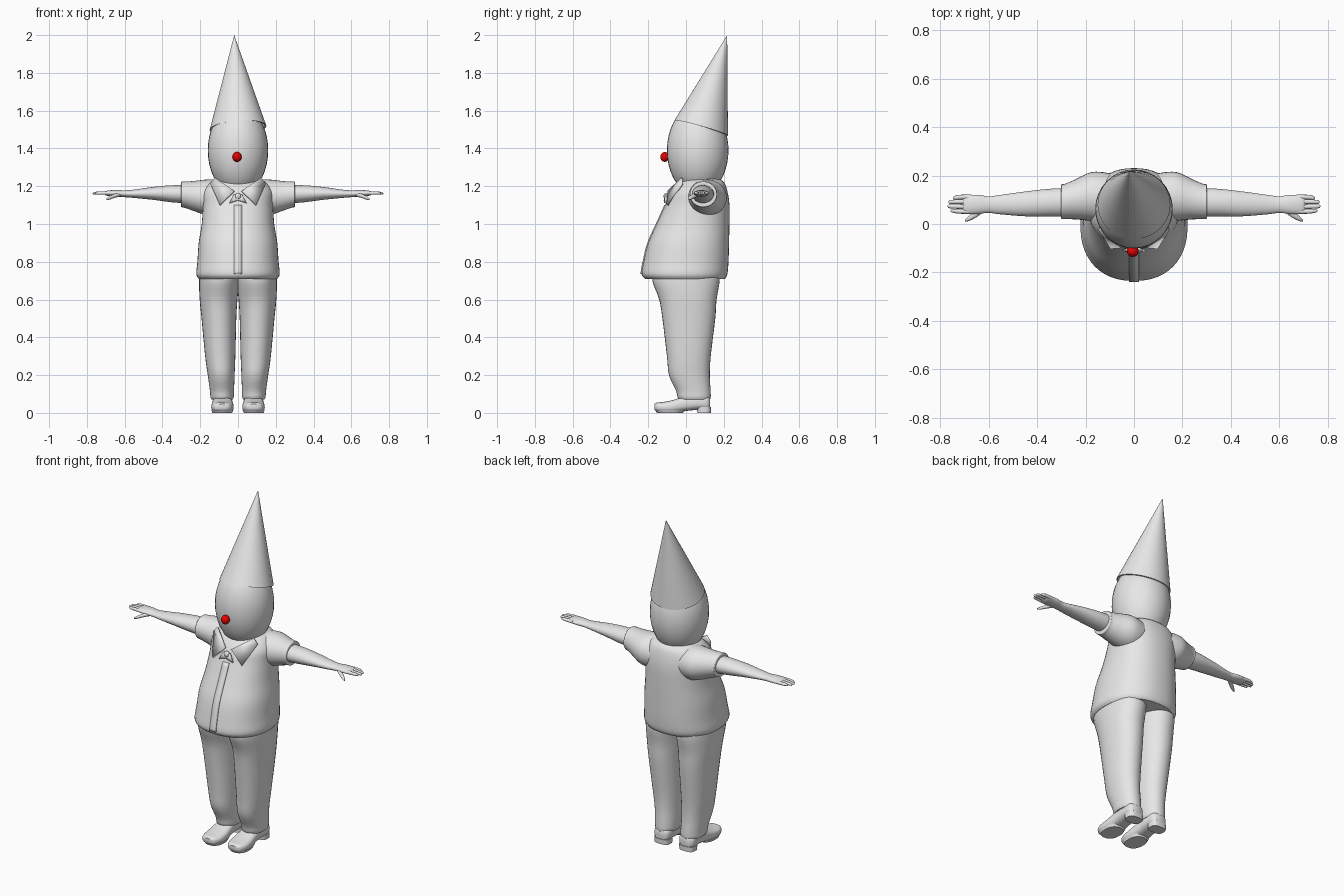
import bpy, bmesh, math
from mathutils import Vector


def material(name, rgb):
    m = bpy.data.materials.new(name)
    m.diffuse_color = (*rgb, 1)
    return m


GREY = material("plain grey", (0.8, 0.8, 0.8))
RED = material("nose red", (0.8, 0.0, 0.0))


def finish(name, bm, mat=GREY, mirror=False, angle=40, thick=0):
    bmesh.ops.recalc_face_normals(bm, faces=bm.faces)
    me = bpy.data.meshes.new(name)
    bm.to_mesh(me)
    bm.free()
    ob = bpy.data.objects.new(name, me)
    bpy.context.collection.objects.link(ob)
    me.materials.append(mat)
    bpy.ops.object.select_all(action='DESELECT')
    ob.select_set(True)
    bpy.context.view_layer.objects.active = ob
    bpy.ops.object.shade_smooth_by_angle(angle=math.radians(angle))
    if thick:
        s = ob.modifiers.new("Thickness", 'SOLIDIFY')
        s.thickness = thick
        s.offset = 0
    if mirror:
        ob.modifiers.new("Mirror", 'MIRROR')
    return ob


def smooth_rows(rows, steps=4):
    """Catmull-Rom interpolation between section rows."""
    out = []
    n = len(rows)
    for i in range(n - 1):
        p = [rows[max(0, min(n - 1, i + k))] for k in (-1, 0, 1, 2)]
        for s in range(steps):
            t = s / steps
            out.append([0.5 * (2 * b + (c - a) * t + (2 * a - 5 * b + 4 * c - d) * t * t
                               + (3 * b - a - 3 * c + d) * t ** 3)
                        for a, b, c, d in zip(*p)])
    return out + [list(rows[-1])]


def loft(name, axis, rows, mirror=False, power=2.0, segs=32, angle=40):
    """Skin oval sections; row = position on axis, two centres, two radii."""
    bm = bmesh.new()
    rings = []
    for t, c1, c2, r1, r2 in smooth_rows(rows):
        ring = []
        for k in range(segs):
            a = 2 * math.pi * k / segs
            c, s = math.cos(a), math.sin(a)
            u = c1 + r1 * math.copysign(abs(c) ** (2 / power), c)
            v = c2 + r2 * math.copysign(abs(s) ** (2 / power), s)
            ring.append(bm.verts.new({'x': (t, u, v), 'y': (u, t, v), 'z': (u, v, t)}[axis]))
        rings.append(ring)
    for a, b in zip(rings, rings[1:]):
        for k in range(segs):
            j = (k + 1) % segs
            bm.faces.new((a[k], a[j], b[j], b[k]))
    bm.faces.new(rings[0])
    bm.faces.new(rings[-1])
    return finish(name, bm, mirror=mirror, angle=angle)


def ball(name, centre, radii, mat=GREY):
    bm = bmesh.new()
    bmesh.ops.create_uvsphere(bm, u_segments=32, v_segments=20, radius=1)
    for v in bm.verts:
        v.co = Vector(v.co[i] * radii[i] + centre[i] for i in range(3))
    return finish(name, bm, mat)


def plate(name, points, thick, mirror=False):
    bm = bmesh.new()
    bm.faces.new([bm.verts.new(p) for p in points])
    return finish(name, bm, mirror=mirror, thick=thick)


# Head and nose
ball("head", (0, 0.062, 1.39), (0.16, 0.163, 0.24))
ball("nose", (-0.005, -0.112, 1.355), (0.024, 0.024, 0.026), RED)

# Pointed hat with a tilted open rim, leaning back
bm = bmesh.new()
apex = Vector((-0.02, 0.218, 2.0))
rim = []
for k in range(48):
    a = 2 * math.pi * k / 48
    x, y = 0.15 * math.cos(a), 0.142 * math.sin(a)
    rim.append(Vector((x, y + 0.08, 1.508 - 0.28 * y + 0.07 * x)))
lower = [bm.verts.new(p) for p in rim]
upper = [bm.verts.new(p.lerp(apex, 0.985)) for p in rim]
tip = bm.verts.new(apex)
inner = [bm.verts.new(p.lerp(Vector((0, 0.08, p.z)), 0.06)) for p in rim]
for k in range(48):
    j = (k + 1) % 48
    bm.faces.new((lower[k], lower[j], upper[j], upper[k]))
    bm.faces.new((upper[k], upper[j], tip))
    bm.faces.new((lower[j], lower[k], inner[k], inner[j]))
finish("pointed_hat", bm)

# Shirt body with a round belly
shirt_rows = [
    (0.71, 0, -0.005, 0.208, 0.212), (0.735, 0, -0.008, 0.221, 0.227),
    (0.80, 0, 0.0, 0.215, 0.225), (0.90, 0, 0.014, 0.208, 0.214),
    (1.00, 0, 0.0375, 0.192, 0.1925), (1.10, 0, 0.06, 0.186, 0.17),
    (1.17, 0, 0.07, 0.185, 0.15), (1.22, 0, 0.082, 0.15, 0.12),
    (1.243, 0, 0.082, 0.10, 0.085)]
loft("shirt", 'z', shirt_rows, power=2.25, segs=48)

# Button strip down the belly
bm = bmesh.new()
pairs = []
for z, _, cy, _, ry in smooth_rows(shirt_rows):
    if 0.73 < z < 1.12:
        pairs.append([bm.verts.new((x, cy - ry - 0.001, z)) for x in (-0.02, 0.02)])
for a, b in zip(pairs, pairs[1:]):
    bm.faces.new((a[0], a[1], b[1], b[0]))
finish("button_strip", bm, thick=0.008)

# Collar flaps and small neck bow
plate("collar_flap", [(0.02, -0.092, 1.175), (0.095, -0.098, 1.10),
                      (0.145, -0.02, 1.212), (0.12, -0.02, 1.243)], 0.012, True)
plate("bow_wing", [(0.0, -0.103, 1.15), (0.022, -0.105, 1.155),
                   (0.045, -0.11, 1.11), (0.0, -0.112, 1.125)], 0.012, True)
ball("bow_knot", (0, -0.105, 1.147), (0.016, 0.014, 0.018))

# Short sleeves with turned-in cuffs
loft("sleeve", 'x', [
    (0.08, 0.105, 1.14, 0.10, 0.085), (0.13, 0.11, 1.138, 0.104, 0.097),
    (0.18, 0.113, 1.142, 0.10, 0.092), (0.24, 0.102, 1.149, 0.083, 0.078),
    (0.285, 0.093, 1.156, 0.073, 0.069), (0.30, 0.092, 1.157, 0.071, 0.067),
    (0.301, 0.092, 1.157, 0.056, 0.052)], True)

# Arm and palm
loft("arm", 'x', [
    (0.25, 0.09, 1.157, 0.06, 0.049), (0.35, 0.088, 1.16, 0.057, 0.045),
    (0.45, 0.083, 1.162, 0.051, 0.034), (0.55, 0.08, 1.16, 0.04, 0.022),
    (0.60, 0.08, 1.16, 0.034, 0.018), (0.64, 0.081, 1.162, 0.039, 0.018),
    (0.69, 0.08, 1.163, 0.039, 0.014), (0.705, 0.08, 1.163, 0.032, 0.008)], True)

# Fingers and thumb
for label, y, end in (("little", 0.111, 0.748), ("ring", 0.092, 0.766),
                      ("middle", 0.072, 0.769), ("index", 0.052, 0.757)):
    yt = 0.08 + (y - 0.08) * 0.9
    loft(label + "_finger", 'x', [
        (0.67, y, 1.163, 0.010, 0.010), (0.72, y, 1.164, 0.0095, 0.009),
        (end - 0.008, yt, 1.163, 0.008, 0.007), (end, yt, 1.162, 0.003, 0.003)],
        True, segs=10, angle=60)
loft("thumb", 'x', [
    (0.62, 0.065, 1.158, 0.015, 0.012), (0.65, 0.043, 1.150, 0.015, 0.011),
    (0.68, 0.024, 1.138, 0.011, 0.009), (0.697, 0.014, 1.131, 0.004, 0.004)],
    True, segs=12, angle=60)

# Trouser legs
loft("trouser_leg", 'z', [
    (0.07, 0.084, 0.045, 0.056, 0.082), (0.085, 0.084, 0.043, 0.062, 0.088),
    (0.12, 0.085, 0.038, 0.064, 0.092), (0.20, 0.089, 0.018, 0.071, 0.108),
    (0.30, 0.094, 0.015, 0.08, 0.116), (0.50, 0.101, 0.015, 0.092, 0.14),
    (0.60, 0.103, 0.010, 0.10, 0.152), (0.70, 0.10, 0.0, 0.106, 0.178),
    (0.76, 0.10, 0.0, 0.10, 0.17)], True, power=2.15)

# Shoes: upper with a lifted toe and arch, plus heel block
loft("shoe", 'y', [
    (-0.168, 0.084, 0.033, 0.022, 0.014), (-0.155, 0.084, 0.031, 0.043, 0.023),
    (-0.12, 0.083, 0.030, 0.057, 0.028), (-0.07, 0.082, 0.034, 0.059, 0.034),
    (0.0, 0.082, 0.050, 0.052, 0.040), (0.06, 0.082, 0.058, 0.052, 0.042),
    (0.11, 0.082, 0.055, 0.048, 0.040), (0.128, 0.082, 0.05, 0.032, 0.03)],
    True, power=2.7)
loft("shoe_heel", 'z', [
    (0.0, 0.082, 0.096, 0.047, 0.036), (0.03, 0.082, 0.096, 0.049, 0.037)],
    True, power=3.0)
# Welt around the front of the sole
loft("shoe_sole", 'z', [
    (0.0, 0.083, -0.085, 0.052, 0.068), (0.016, 0.083, -0.085, 0.059, 0.08)],
    True, power=2.4)
